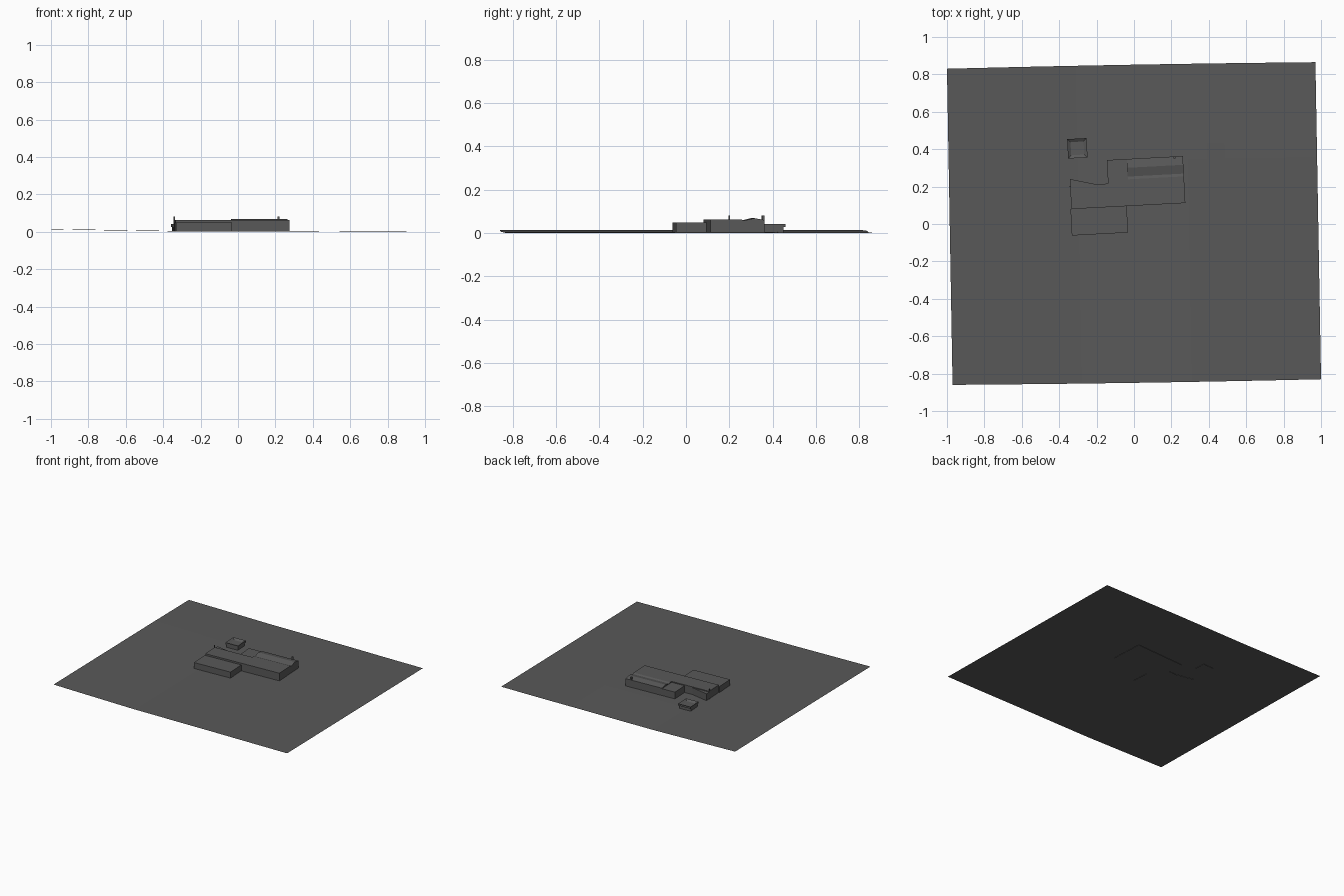
import bpy, bmesh, math
from mathutils import Matrix

if "Cube" in bpy.data.objects:
    bpy.data.objects.remove(bpy.data.objects["Cube"])

grey = bpy.data.materials.new("dark_grey")
grey.diffuse_color = (0.1, 0.1, 0.1, 1)
grey.use_nodes = True
grey.node_tree.nodes["Principled BSDF"].inputs["Base Color"].default_value = grey.diffuse_color
TURN = Matrix.Rotation(math.radians(3.04), 4, 'Z')   # the site sits slightly askew


def finish(name, bm):
    bmesh.ops.recalc_face_normals(bm, faces=bm.faces)
    me = bpy.data.meshes.new(name)
    bm.to_mesh(me)
    bm.free()
    me.materials.append(grey)
    ob = bpy.data.objects.new(name, me)
    bpy.context.collection.objects.link(ob)
    return ob


def extrude(name, pts, vec):
    """Closed solid from a polygon swept along vec, in the building's own axes."""
    bm = bmesh.new()
    face = bm.faces.new([bm.verts.new(p) for p in pts])
    new = bmesh.ops.extrude_face_region(bm, geom=[face])["geom"]
    bmesh.ops.translate(bm, vec=vec, verts=[v for v in new if isinstance(v, bmesh.types.BMVert)])
    bm.transform(TURN)
    return finish(name, bm)


def block(name, x0, x1, y0, y1, z0, z1):
    return extrude(name, [(x0, y0, z0), (x1, y0, z0), (x1, y1, z0), (x0, y1, z0)], (0, 0, z1 - z0))


# Terrain sheet: nearly flat, rising to the left, falling to the right and back
def height(x, y):
    left = 0.011 * max(0, -x - 0.3) / 0.7
    right = -0.004 * max(0, x - 0.3) / 0.7
    return max(0, 0.004 + left + right - 0.002 * max(0, y - 0.4) / 0.45)


corners = [(-0.97, -0.86), (1.0, -0.83), (0.97, 0.865), (-1.0, 0.83)]
bm = bmesh.new()
bmesh.ops.create_grid(bm, x_segments=20, y_segments=20, size=1)
for v in bm.verts:
    s, t = (v.co.x + 1) / 2, (v.co.y + 1) / 2
    w = [(1 - s) * (1 - t), s * (1 - t), s * t, (1 - s) * t]
    x = sum(k * c[0] for k, c in zip(w, corners))
    y = sum(k * c[1] for k, c in zip(w, corners))
    y += 0.004 * (1 - (2 * s - 1) ** 2) * (2 * t - 1)      # slightly bowed edges
    v.co = (x, y, height(x, y))
terrain = finish("terrain", bm)
for p in terrain.data.polygons:
    if p.normal.z < 0:
        terrain.data.flip_normals()
        break

# Main wing, lower front wing and lower rear infill
block("main_wing", -0.330, -0.020, 0.0975, 0.223, 0.002, 0.063)
block("front_wing", -0.335, -0.034, -0.044, 0.0975, 0.002, 0.050)
block("rear_infill", -0.127, -0.018, 0.223, 0.349, 0.002, 0.056)

# Right hall: flat roof in front, gable along the back
profile = [(0.0975, 0.002), (0.349, 0.002), (0.349, 0.060), (0.302, 0.069),
           (0.255, 0.058), (0.240, 0.063), (0.0975, 0.063)]
extrude("gabled_hall", [(-0.020, y, z) for y, z in profile], (0.300, 0, 0))

# Wedge-shaped annex behind the left end
extrude("wedge_annex", [(-0.330, 0.223, 0.002), (-0.191, 0.223, 0.002), (-0.329, 0.258, 0.002)],
        (0, 0, 0.055))

# Slim posts on the roofs
block("left_post", -0.333, -0.327, 0.215, 0.221, 0.002, 0.082)
block("chimney", 0.229, 0.241, 0.338, 0.349, 0.050, 0.082)

# Detached outbuilding: walls under an overhanging roof with a sunken middle
cx, cy = -0.281, 0.420
block("outbuilding_walls", cx - 0.047, cx + 0.047, cy - 0.047, cy + 0.043, 0.002, 0.028)
bm = bmesh.new()
bmesh.ops.create_cube(bm, size=1, matrix=Matrix.Translation((cx, cy, 0.034))
                      @ Matrix.Diagonal((0.104, 0.104, 0.014, 1)))
bm.normal_update()
top = max(bm.faces, key=lambda f: f.calc_center_median().z)
bmesh.ops.inset_region(bm, faces=[top], thickness=0.024)
bmesh.ops.translate(bm, vec=(0, 0, -0.011), verts=top.verts)
bm.transform(TURN)
finish("outbuilding_roof", bm)
